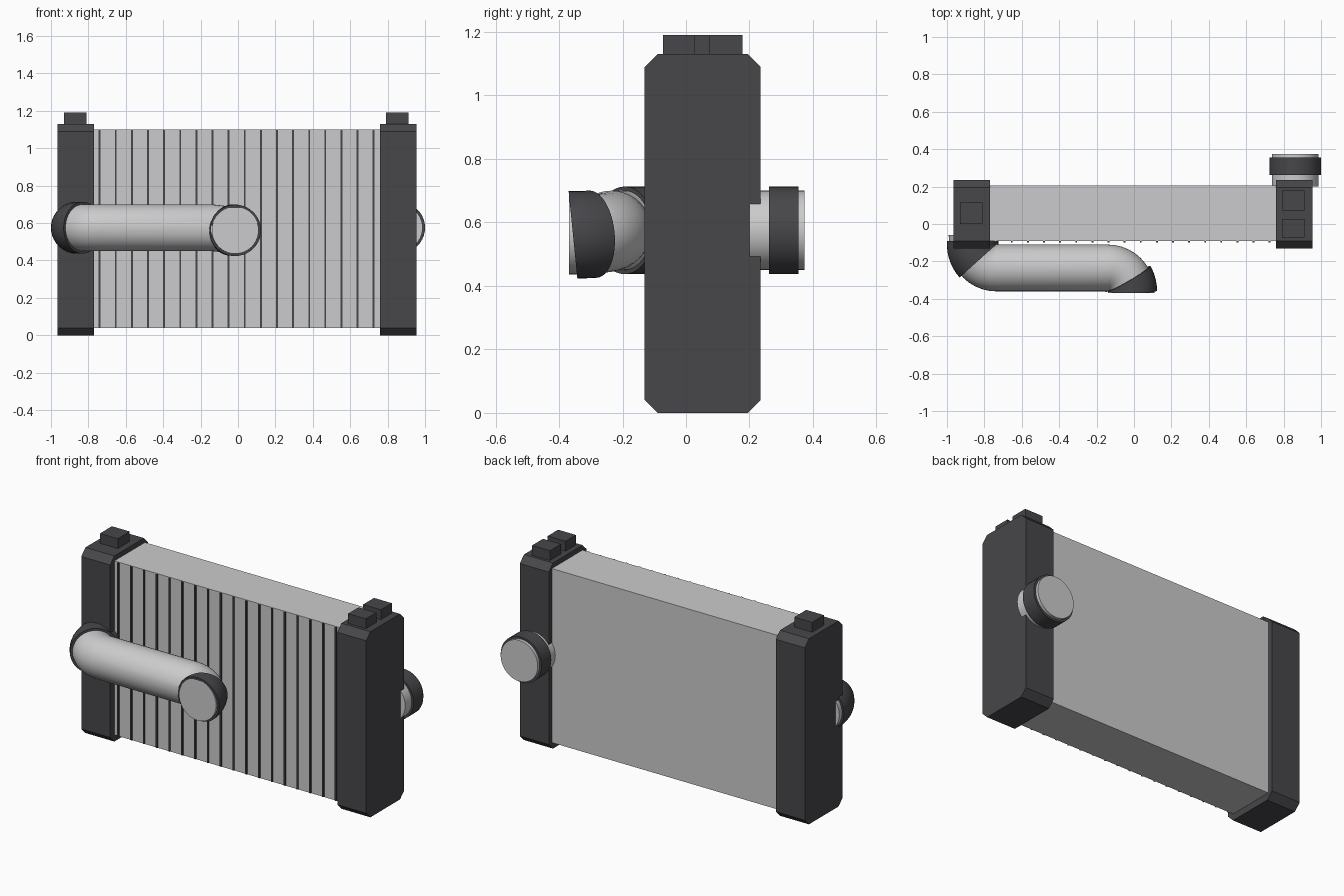
import bpy, bmesh
from math import sin, cos, pi, radians
from mathutils import Vector

cube = bpy.data.objects.get("Cube")
if cube:
    bpy.data.objects.remove(cube, do_unlink=True)


def material(name, rgb):
    m = bpy.data.materials.new(name)
    m.use_nodes = True
    m.diffuse_color = (*rgb, 1)
    m.node_tree.nodes["Principled BSDF"].inputs["Base Color"].default_value = (*rgb, 1)
    return m


METAL = material("light metal", (0.6, 0.6, 0.61))
DARK = material("dark grey", (0.063, 0.061, 0.068))


def finish(bm, name, mat, smooth=False):
    bmesh.ops.recalc_face_normals(bm, faces=bm.faces)
    mesh = bpy.data.meshes.new(name)
    bm.to_mesh(mesh)
    bm.free()
    mesh.materials.append(mat)
    ob = bpy.data.objects.new(name, mesh)
    bpy.context.collection.objects.link(ob)
    if smooth:
        bpy.ops.object.select_all(action="DESELECT")
        ob.select_set(True)
        bpy.context.view_layer.objects.active = ob
        bpy.ops.object.shade_smooth_by_angle(angle=radians(35))
    return ob


def add_box(bm, lo, hi):
    lo, hi = Vector(lo), Vector(hi)
    verts = bmesh.ops.create_cube(bm, size=1)["verts"]
    for v in verts:
        v.co = (lo + hi) / 2 + v.co * (hi - lo)


def box(name, mat, lo, hi):
    bm = bmesh.new()
    add_box(bm, lo, hi)
    return finish(bm, name, mat)


def tube(name, mat, radius, path, sides=40):
    """Capped tube through (centre, direction) pairs."""
    bm = bmesh.new()
    rings = []
    for centre, direction in path:
        t = Vector(direction).normalized()
        side = Vector((0, 0, 1)).cross(t).normalized()
        up = t.cross(side)
        rings.append([bm.verts.new(Vector(centre) + radius * (
            side * cos(2 * pi * i / sides) + up * sin(2 * pi * i / sides)))
            for i in range(sides)])
    for a, b in zip(rings, rings[1:]):
        for i in range(sides):
            j = (i + 1) % sides
            bm.faces.new((a[i], a[j], b[j], b[i]))
    bm.faces.new(rings[0])
    bm.faces.new(rings[-1])
    return finish(bm, name, mat, smooth=True)


# Core block with thin vertical fins on its front
box("core", METAL, (-0.8, -0.09, 0.04), (0.8, 0.205, 1.1))
fins = bmesh.new()
for i in range(18):
    x = -0.74 + i * 0.0862
    add_box(fins, (x - 0.005, -0.098, 0.042), (x + 0.005, -0.085, 1.098))
finish(fins, "front_fins", DARK)


# End tanks: chamfered side profile extruded along x
def end_tank(name, x0, x1):
    y0, y1, h, c = -0.13, 0.235, 1.13, 0.04
    profile = [(y0 + c, 0), (y1 - c, 0), (y1, c), (y1, h - c),
               (y1 - c, h), (y0 + c, h), (y0, h - c), (y0, c)]
    bm = bmesh.new()
    face = bm.faces.new([bm.verts.new((x0, y, z)) for y, z in profile])
    ext = bmesh.ops.extrude_face_region(bm, geom=[face])["geom"]
    for v in ext:
        if isinstance(v, bmesh.types.BMVert):
            v.co.x = x1
    finish(bm, name, DARK)


end_tank("right_tank", -0.965, -0.77)
end_tank("left_tank", 0.76, 0.955)

# Mounting blocks on the tanks
for name, x, y0, y1 in (("right_mount", -0.87, 0.0, 0.115),
                        ("left_front_mount", 0.852, -0.072, 0.028),
                        ("left_back_mount", 0.852, 0.073, 0.178)):
    box(name, DARK, (x - 0.06, y0, 1.12), (x + 0.06, y1, 1.19))

# Front pipe: two tight elbows joined by a straight run
Z, R = 0.575, 0.125


def first_bend(a):
    return ((-0.737 - R * cos(a), -0.11 - R * sin(a), Z), (sin(a), -cos(a), 0))


def last_bend(b, tilt=0.0, y=-0.36):
    s = sin(b)
    return ((-0.14 + R * s, y + R * cos(b), Z - 0.014 * s),
            (cos(b), -s, -tilt * s))


steps = [radians(90) * i / 10 for i in range(11)]
start = ((-0.866, -0.06, Z), (0, -1, 0))
end = ((-0.015, -0.368, Z - 0.014), (0, -1, 0))
tube("front_pipe", METAL, R,
     [start] + [first_bend(a) for a in steps] + [last_bend(b) for b in steps] + [end])

# Hose couplers wrapped around the outer parts of the elbows
tube("front_pipe_inlet_coupler", DARK, 0.138,
     [((-0.862, -0.09, Z), (0, -1, 0))] + [first_bend(radians(a)) for a in range(0, 43, 7)])
tube("front_pipe_outlet_coupler", DARK, 0.138,
     [last_bend(radians(b), 0.1, -0.356) for b in range(60, 91, 6)])

# Back outlet stub and its coupler
for name, mat, r, y0, y1 in (("back_pipe", METAL, R, 0.2, 0.374),
                             ("back_coupler", DARK, 0.138, 0.262, 0.355)):
    tube(name, mat, r, [((0.862, y, Z), (0, 1, 0)) for y in (y0, y1)])
